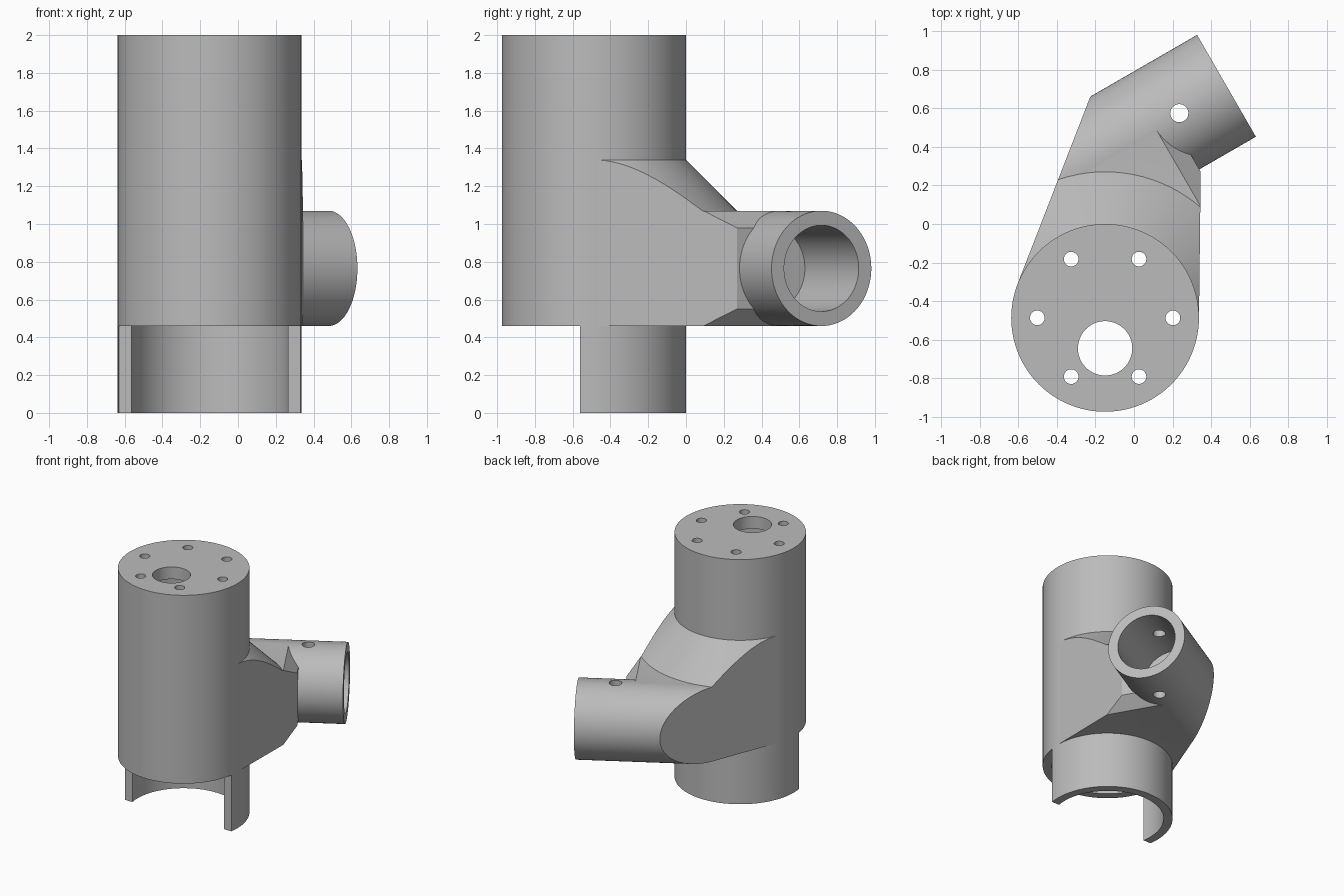
import bpy, bmesh, math
from mathutils import Matrix, Vector

if "Cube" in bpy.data.objects:
    bpy.data.objects.remove(bpy.data.objects["Cube"])

grey = bpy.data.materials.new("plain_grey")
grey.use_nodes = True
colour = (0.5, 0.5, 0.5, 1)
grey.diffuse_color = colour
grey.node_tree.nodes["Principled BSDF"].inputs["Base Color"].default_value = colour

CX, CY, R = -0.15, -0.487, 0.487          # main barrel
MID, TUBE_R, TUBE_END = 0.765, 0.305, 0.774  # side tube: height, radius, end
TUBE_SIDE = 0.381                         # sideways offset of the tube axis
TURN = Matrix.Rotation(math.radians(30), 4, 'Z')

# Flat flanks of the elbow: (point, outward normal), and the hidden inner face
LEFT_FLANK = (Vector((-0.225, 0.665, 0)), Vector((-0.932, 0.362, 0)))
RIGHT_FLANK = (Vector((0.346, 0.25, 0)), Vector((1, -0.012, 0)))
INNER_FACE = (Vector((-0.15, -0.38, 0)), Vector((-0.18, -1, 0)))


def finish(bm, name, planes=()):
    for co, no in planes:
        bmesh.ops.bisect_plane(bm, geom=bm.verts[:] + bm.edges[:] + bm.faces[:],
                               plane_co=co, plane_no=no, clear_outer=True)
        bmesh.ops.holes_fill(bm, edges=bm.edges[:])
    bmesh.ops.recalc_face_normals(bm, faces=bm.faces[:])
    mesh = bpy.data.meshes.new(name)
    bm.to_mesh(mesh)
    bm.free()
    obj = bpy.data.objects.new(name, mesh)
    bpy.context.collection.objects.link(obj)
    mesh.materials.append(grey)
    return obj


def upright(name, x, y, r, z0, z1, r_top=None, planes=(), seg=96):
    bm = bmesh.new()
    bmesh.ops.create_cone(bm, cap_ends=True, segments=seg, radius1=r,
                          radius2=r if r_top is None else r_top, depth=z1 - z0,
                          matrix=Matrix.Translation((x, y, (z0 + z1) / 2)))
    return finish(bm, name, planes)


def lying(name, r, u0, u1, planes=()):
    bm = bmesh.new()
    place = TURN @ Matrix.Translation(((u0 + u1) / 2, TUBE_SIDE, MID))
    bmesh.ops.create_cone(bm, cap_ends=True, segments=96, radius1=r, radius2=r,
                          depth=u1 - u0,
                          matrix=place @ Matrix.Rotation(math.pi / 2, 4, 'Y'))
    return finish(bm, name, planes)


def box(name, lo, hi):
    bm = bmesh.new()
    lo, hi = Vector(lo), Vector(hi)
    bmesh.ops.create_cube(bm, size=1, matrix=Matrix.Translation((lo + hi) / 2)
                          @ Matrix.Diagonal((*(hi - lo), 1)))
    return finish(bm, name)


def combine(target, tool, operation):
    tool.hide_render = True
    mod = target.modifiers.new(operation, 'BOOLEAN')
    mod.operation, mod.object, mod.solver = operation, tool, 'EXACT'
    bpy.ops.object.select_all(action='DESELECT')
    bpy.context.view_layer.objects.active = target
    target.select_set(True)
    bpy.ops.object.modifier_apply(modifier=mod.name)
    bpy.data.objects.remove(tool)


# Main barrel, cut away at the lower front to leave the half skirt
body = upright("pipe_housing", CX, CY, R, 0, 2)
combine(body, box("front_notch", (-1, -1.5, -0.2), (1, -0.56, 0.46)), 'DIFFERENCE')

# Sloping shoulder between barrel and elbow
shoulder = upright("shoulder", CX, CY, R + 0.36, 0.98, 1.34, R,
                   (LEFT_FLANK, RIGHT_FLANK, INNER_FACE))
combine(body, shoulder, 'UNION')

# Flat elbow block with a chamfered end, extruded sideways
u0, bevel, half = 0.345, 0.09, TUBE_R - 0.0008
profile = [(-1.1, -half), (u0, -half), (u0 + bevel, bevel - half),
           (u0 + bevel, half - bevel), (u0, half), (-1.1, half)]
bm = bmesh.new()
face = bm.faces.new([bm.verts.new((u, TUBE_SIDE, MID + z)) for u, z in profile])
side = bmesh.ops.extrude_face_region(bm, geom=[face])["geom"]
for v in side:
    if isinstance(v, bmesh.types.BMVert):
        v.co.y -= 1.4
bmesh.ops.transform(bm, matrix=TURN, verts=bm.verts[:])
elbow = finish(bm, "elbow_block", (LEFT_FLANK, RIGHT_FLANK, INNER_FACE))
combine(body, elbow, 'UNION')

# Side tube, sliced flat by the left flank
combine(body, lying("side_tube", TUBE_R, -1.2, TUBE_END, (LEFT_FLANK,)), 'UNION')

# Hollows and holes
combine(body, upright("barrel_cavity", CX, CY, 0.42, -0.1, 1.9), 'DIFFERENCE')
combine(body, lying("tube_bore", 0.228, TUBE_END - 0.57, TUBE_END + 0.1), 'DIFFERENCE')
combine(body, upright("pin_hole", 0.235, 0.575, 0.047, 0.3, 1.3, seg=32), 'DIFFERENCE')
combine(body, upright("top_opening", CX, -0.645, 0.141, 1.7, 2.2, seg=64), 'DIFFERENCE')
for i in range(6):
    a = i * math.pi / 3
    combine(body, upright("screw_hole", CX + 0.352 * math.cos(a), CY + 0.352 * math.sin(a),
                          0.038, 1.7, 2.2, seg=32), 'DIFFERENCE')

# Smooth round walls, keep edges sharp
bpy.ops.object.select_all(action='DESELECT')
body.select_set(True)
bpy.context.view_layer.objects.active = body
bpy.ops.object.shade_smooth_by_angle(angle=math.radians(25))
